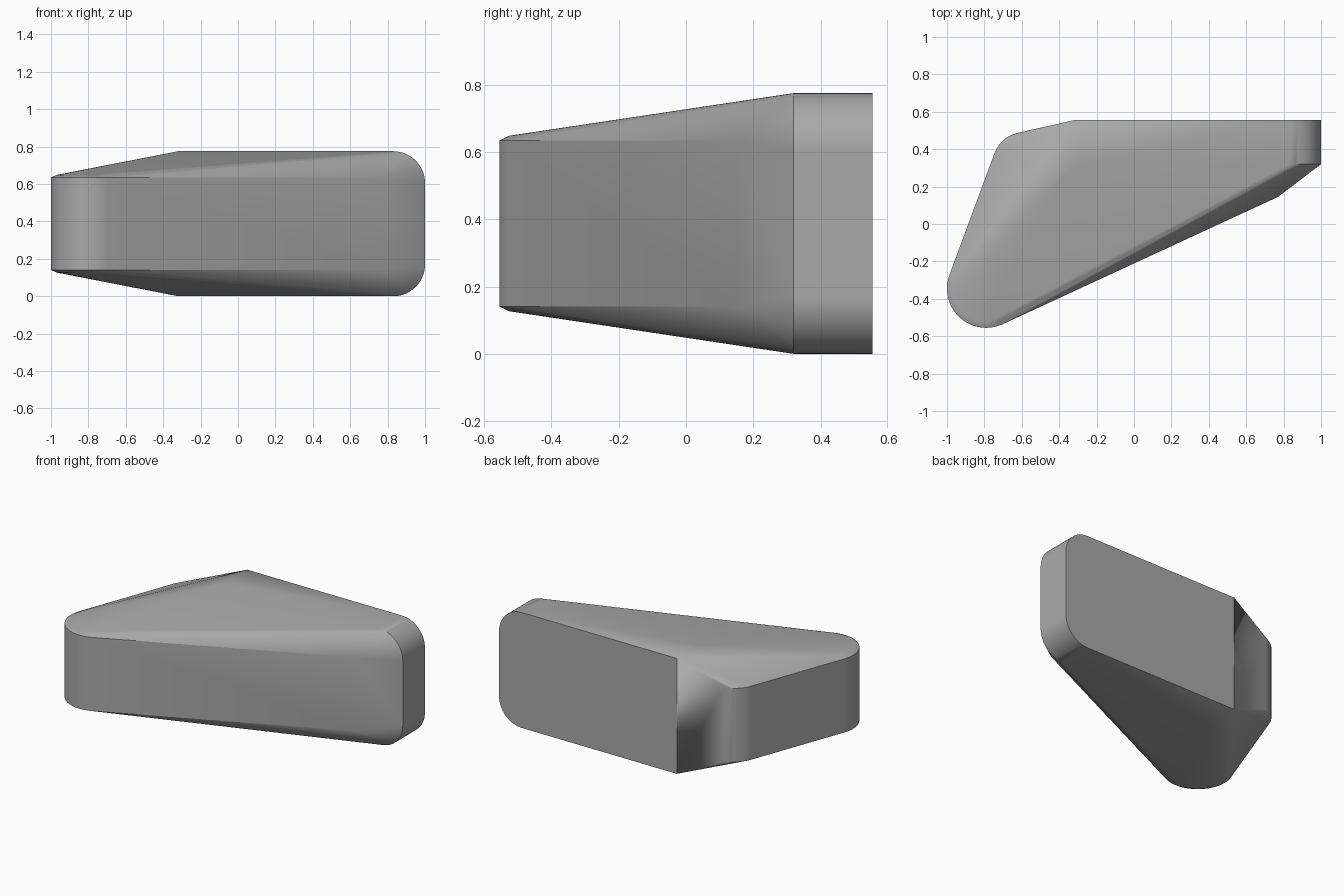
import bpy
import bmesh
from math import cos, sin, pi, radians

cube = bpy.data.objects.get("Cube")
if cube:
    bpy.data.objects.remove(cube, do_unlink=True)

HEIGHT = 0.775
MID = HEIGHT / 2
WALL = 0.247      # half height of the side wall
BACK, STEP = 0.555, 0.32   # depth range of the full-height back block
LEFT, RIGHT = -0.32, 1.0

grey = bpy.data.materials.new("grey")
grey.use_nodes = True
colour = (0.4, 0.4, 0.4, 1)
grey.diffuse_color = colour
grey.node_tree.nodes["Principled BSDF"].inputs["Base Color"].default_value = colour


def arc(cx, cy, r, start, end, steps):
    """Points on an arc, angles in degrees."""
    angles = [radians(start + (end - start) * i / steps) for i in range(steps + 1)]
    return [(cx + r * cos(a), cy + r * sin(a)) for a in angles]


# Upper half as points, mirrored about the middle height
upper = []

# Full-height back block with one rounded long edge
section = [(LEFT, MID)] + arc(RIGHT - 0.17, MID - 0.17, 0.17, 0, 90, 16)
for x, z in section:
    upper += [(x, y, z) for y in (STEP, BACK)]

# Side wall outline with two rounded corners
outline = arc(-0.79, -0.345, 0.21, 160, 295, 28) + arc(-0.582, 0.317, 0.175, 103, 160, 12)
outline.append((0.77, 0.145))
upper += [(x, y, WALL) for x, y in outline]

# Slight easing of the rounded tip
upper += [(x, y, WALL + 0.014) for x, y in arc(-0.79, -0.345, 0.18, 160, 295, 28)]

bm = bmesh.new()
for x, y, z in upper:
    for side in (1, -1):
        bm.verts.new((x, y, MID + side * z))
bmesh.ops.remove_doubles(bm, verts=bm.verts[:], dist=0.0005)
hull = bmesh.ops.convex_hull(bm, input=bm.verts[:])
spare = {g for g in hull["geom_interior"] + hull["geom_unused"]
         if isinstance(g, bmesh.types.BMVert)}
bmesh.ops.delete(bm, geom=list(spare), context="VERTS")
bmesh.ops.dissolve_limit(bm, angle_limit=radians(0.4), verts=bm.verts[:], edges=bm.edges[:])
bmesh.ops.recalc_face_normals(bm, faces=bm.faces[:])

mesh = bpy.data.meshes.new("wedge_body")
bm.to_mesh(mesh)
bm.free()
mesh.materials.append(grey)
body = bpy.data.objects.new("wedge_body", mesh)
bpy.context.collection.objects.link(body)

# Smooth roundings, crisp outline edges
bpy.ops.object.select_all(action="DESELECT")
body.select_set(True)
bpy.context.view_layer.objects.active = body
bpy.ops.object.shade_smooth_by_angle(angle=radians(30))
for edge in mesh.edges:
    ends = [mesh.vertices[i].co for i in edge.vertices]
    if all(abs(v.x - LEFT) < 0.001 and abs(v.y - BACK) < 0.001 for v in ends):
        edge.use_edge_sharp = True
weighted = body.modifiers.new("weighted_normals", "WEIGHTED_NORMAL")
weighted.keep_sharp = True
